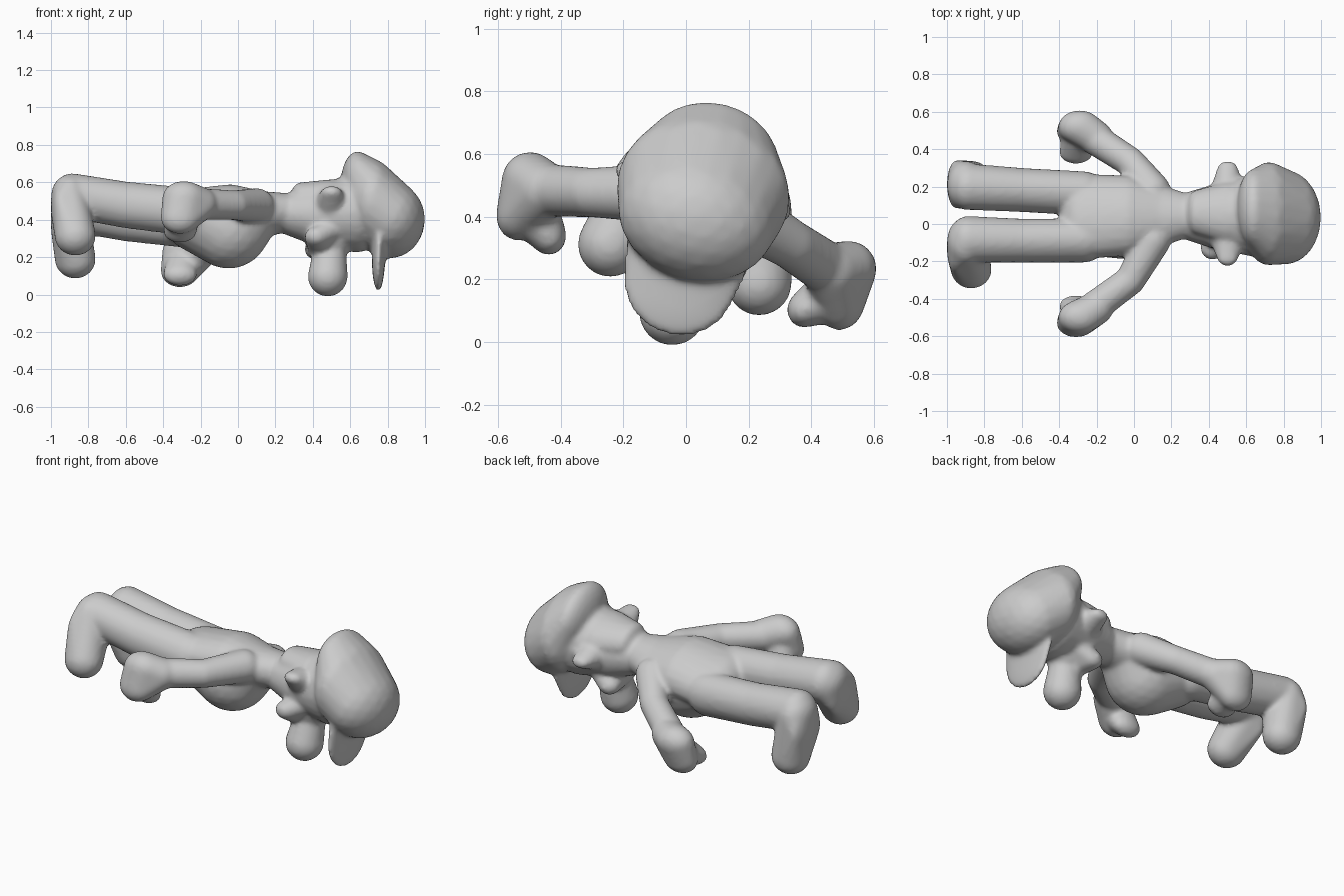
import bpy, bmesh, math
from mathutils import Matrix, Vector

# The figure lies face down along x, rolled slightly about its long axis
ROLL = Matrix.Translation((0, 0.04, 0.42)) @ Matrix.Rotation(math.radians(-14.5), 4, 'X')


def ellipsoid_points(centre, radii):
    if not isinstance(radii, tuple):
        radii = (radii,) * 3
    t = bmesh.new()
    bmesh.ops.create_icosphere(t, subdivisions=3, radius=1)
    pts = [Vector([c + r * a for c, r, a in zip(centre, radii, v.co)]) for v in t.verts]
    t.free()
    return pts


def hull(bm, *blobs):
    """Add the convex skin around one or more ellipsoids."""
    t = bmesh.new()
    for centre, radii in blobs:
        for p in ellipsoid_points(centre, radii):
            t.verts.new(p)
    bmesh.ops.convex_hull(t, input=t.verts[:])
    loose = [v for v in t.verts if not v.link_faces]
    bmesh.ops.delete(t, geom=loose, context='VERTS')
    me = bpy.data.meshes.new("tmp")
    t.to_mesh(me)
    t.free()
    bm.from_mesh(me)
    bpy.data.meshes.remove(me)


def chain(bm, *blobs):
    for a, b in zip(blobs, blobs[1:]):
        hull(bm, a, b)


def finish(bm, name, voxel, smooth):
    """Fuse all the overlapping forms into one soft skin."""
    bm.transform(ROLL)
    bmesh.ops.recalc_face_normals(bm, faces=bm.faces[:])
    me = bpy.data.meshes.new(name)
    bm.to_mesh(me)
    bm.free()
    ob = bpy.data.objects.new(name, me)
    bpy.context.collection.objects.link(ob)
    r = ob.modifiers.new("fuse", 'REMESH')
    r.mode = 'VOXEL'
    r.voxel_size = voxel
    r.use_smooth_shade = True
    s = ob.modifiers.new("soften", 'SMOOTH')
    s.factor = 0.5
    s.iterations = smooth
    return ob


fig = bmesh.new()

# Torso, belly and neck
chain(fig,
      ((0.28, 0, 0.02), (0.08, 0.12, 0.10)),
      ((0.13, 0, 0.01), (0.08, 0.17, 0.12)),
      ((-0.04, 0, 0.02), (0.12, 0.22, 0.145)),
      ((-0.27, 0, 0.0), (0.13, 0.235, 0.135)))
hull(fig,
     ((-0.05, 0, -0.07), (0.22, 0.21, 0.215)),
     ((-0.18, 0, -0.03), (0.22, 0.21, 0.17)),
     ((0.12, 0, -0.02), (0.09, 0.15, 0.12)))

for s in (-1, 1):
    # Legs
    chain(fig,
          ((-0.27, s * 0.13, -0.01), (0.12, 0.118, 0.13)),
          ((-0.60, s * 0.14, 0.025), (0.10, 0.118, 0.125)),
          ((-0.89, s * 0.145, 0.075), (0.10, 0.125, 0.12)))
    # Shoes
    hull(fig,
         ((-0.90, s * 0.155, 0.07), (0.10, 0.13, 0.115)),
         ((-0.95, s * 0.18, -0.01), (0.05, 0.13, 0.13)),
         ((-0.87, s * 0.245, -0.175), (0.11, 0.105, 0.105)))
    # Arms
    out, drop = (0.03, 0.0) if s < 0 else (-0.005, -0.02)
    chain(fig,
          ((0.10, s * 0.14, 0.02), 0.095),
          ((-0.02, s * (0.315 + out), -0.03), 0.08),
          ((-0.22, s * (0.46 + out), -0.06 + drop), 0.085))
    # Hands and thumbs
    hull(fig,
         ((-0.20, s * (0.46 + out), -0.06 + drop), 0.09),
         ((-0.29, s * (0.515 + out), -0.04 + drop), (0.115, 0.09, 0.09)),
         ((-0.31, s * (0.52 + out), -0.15 + drop), (0.105, 0.075, 0.09)))
    hull(fig,
         ((-0.30, s * (0.49 + out), -0.13 + drop), 0.09),
         ((-0.31, s * (0.41 + out), -0.20 + drop), (0.09, 0.055, 0.06)))

# Head, hair and nose
chain(fig,
      ((0.26, 0, 0.01), (0.06, 0.12, 0.11)),
      ((0.44, 0, 0.0), (0.12, 0.175, 0.165)),
      ((0.64, 0, 0.02), (0.14, 0.22, 0.215)))
hull(fig, ((0.33, 0, 0.09), (0.05, 0.12, 0.09)), ((0.50, 0, 0.08), (0.10, 0.17, 0.115)))
hull(fig, ((0.48, 0, -0.335), 0.107), ((0.49, 0, -0.20), 0.09))
hull(fig, ((0.50, 0, -0.12), 0.12))
for s in (-1, 1):
    # Moustache side, then ear
    hull(fig,
         ((0.46, 0, -0.17), (0.09, 0.06, 0.08)),
         ((0.42, s * 0.135, -0.15), (0.065, 0.065, 0.055)),
         ((0.50, s * 0.10, -0.10), (0.06, 0.06, 0.06)))
    hull(fig,
         ((0.50, s * 0.14, 0.03), (0.09, 0.06, 0.09)),
         ((0.50, s * 0.25, 0.065), (0.055, 0.04, 0.035)))

# Cap crown with visor
hull(fig,
     ((0.64, 0, 0.185), (0.09, 0.21, 0.165)),
     ((0.72, 0, 0.06), (0.15, 0.28, 0.24)),
     ((0.81, 0, -0.02), (0.19, 0.255, 0.205)))
hull(fig, ((0.755, 0, -0.16), (0.04, 0.20, 0.16)), ((0.75, 0, -0.245), (0.034, 0.18, 0.165)))

finish(fig, "figure", 0.013, 8)
